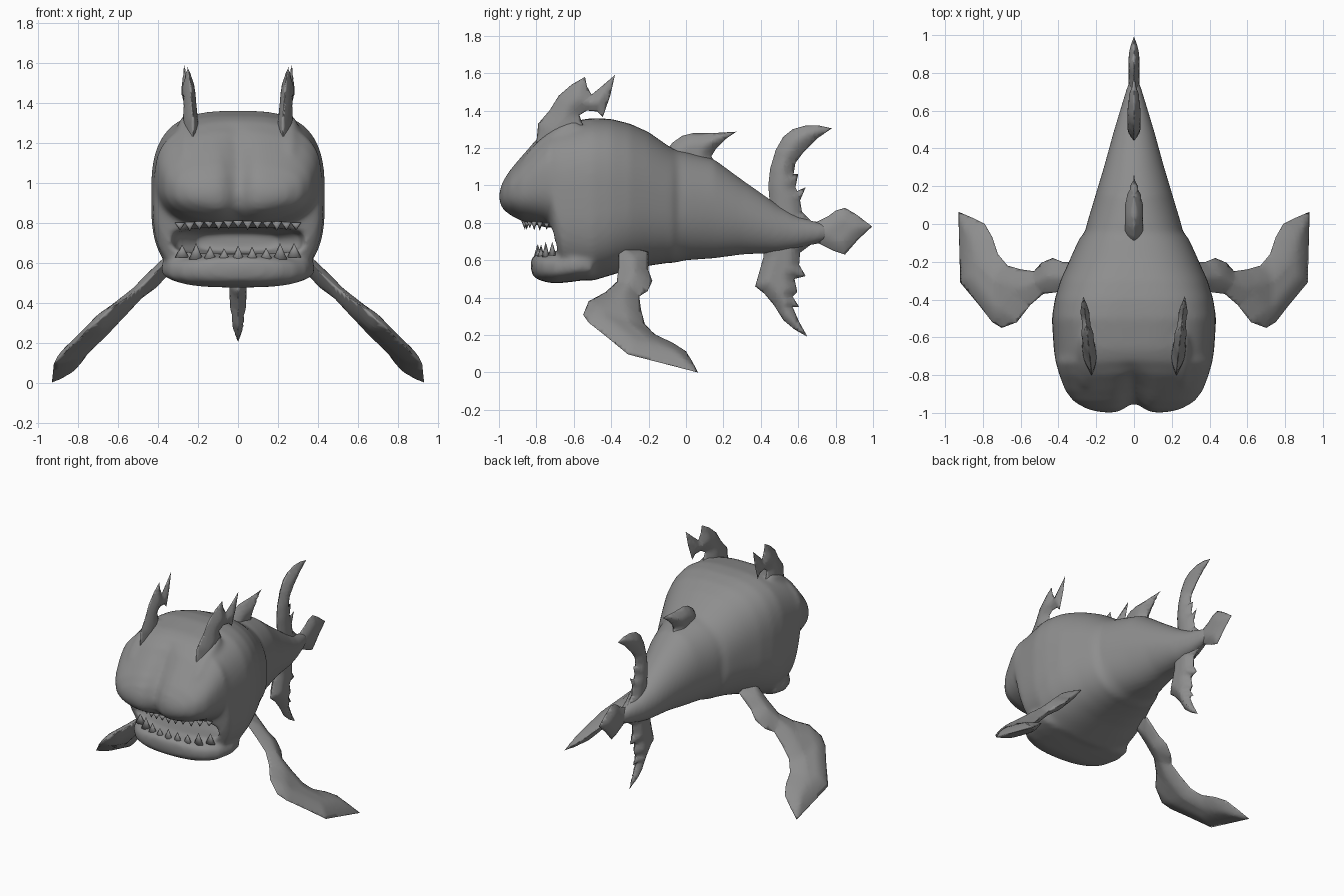
import bpy, bmesh, math
from mathutils import Vector

if "Cube" in bpy.data.objects:
    bpy.data.objects.remove(bpy.data.objects["Cube"])

grey = bpy.data.materials.new("dark_grey")
grey.diffuse_color = (.27, .27, .27, 1)
grey.use_nodes = True
grey.node_tree.nodes["Principled BSDF"].inputs["Base Color"].default_value = grey.diffuse_color


def new_object(name, bm):
    bmesh.ops.recalc_face_normals(bm, faces=bm.faces[:])
    me = bpy.data.meshes.new(name)
    bm.to_mesh(me)
    bm.free()
    me.materials.append(grey)
    for p in me.polygons:
        p.use_smooth = True
    ob = bpy.data.objects.new(name, me)
    bpy.context.collection.objects.link(ob)
    return ob


def spow(v, e):
    return math.copysign(abs(v) ** e, v)


def loft(bm, sections, seg=64):
    """Superellipse rings along y; each section is (y, half width, top, bottom, exponent)."""
    rings = []
    for y, w, top, bot, n in sections:
        zc, h = (top + bot) / 2, (top - bot) / 2
        ring = []
        for i in range(seg):
            a = math.tau * i / seg
            ring.append(bm.verts.new((w * spow(math.cos(a), 2 / n), y, zc + h * spow(math.sin(a), 2 / n))))
        rings.append(ring)
    for r, s in zip(rings, rings[1:]):
        for i in range(seg):
            j = (i + 1) % seg
            bm.faces.new((r[i], r[j], s[j], s[i]))
    bm.faces.new(rings[0])
    bm.faces.new(rings[-1])


def edge_distance(p, pts):
    best = 9.0
    for a, b in zip(pts, pts[1:] + pts[:1]):
        ab = b - a
        k = max(0, min(1, (p - a).dot(ab) / ab.length_squared))
        best = min(best, (p - a - ab * k).length)
    return best


def fin(name, outline, thick, place, falloff=0.06, mirror=False):
    """Blade with sharp rim: outline cut into a grid, then inflated by distance from the rim."""
    pts = [Vector((u, v, 0)) for u, v in outline]
    flat = bmesh.new()
    face = flat.faces.new([flat.verts.new(p) for p in pts])
    face.normal_update()
    bmesh.ops.triangulate(flat, faces=[face], ngon_method='EAR_CLIP')
    for axis in (0, 1):
        no = Vector((1 - axis, axis, 0))
        for i in range(-60, 90):
            c = i * 0.02 + 0.003
            if min(p[axis] for p in pts) < c < max(p[axis] for p in pts):
                geom = flat.verts[:] + flat.edges[:] + flat.faces[:]
                bmesh.ops.bisect_plane(flat, geom=geom, plane_co=no * c, plane_no=no, dist=1e-5)
    bm = bmesh.new()
    up, down = {}, {}
    for v in flat.verts:
        d = edge_distance(v.co, pts)
        k = min(d, falloff) / falloff
        t = thick * k * (1.6 - .6 * k)
        up[v] = down[v] = bm.verts.new(place(v.co.x, v.co.y, t if d > 1e-4 else 0))
        if d > 1e-4:
            down[v] = bm.verts.new(place(v.co.x, v.co.y, -t))
    for f in flat.faces:
        bm.faces.new([up[v] for v in f.verts])
        if any(up[v] is not down[v] for v in f.verts):
            bm.faces.new([down[v] for v in reversed(f.verts)])
    flat.free()
    ob = new_object(name, bm)
    if mirror:
        ob.modifiers.new("mirror", 'MIRROR')
    return ob


# Body and upper head, with a central groove in the snout
bm = bmesh.new()
loft(bm, [
    (-1.005, .02, .95, .93, 2), (-1.004, .06, .96, .92, 2), (-1.002, .11, .97, .91, 2),
    (-.997, .18, .985, .895, 2.2), (-.98, .25, 1.03, .865, 2.3),
    (-.94, .32, 1.09, .835, 2.4), (-.88, .365, 1.16, .805, 2.5), (-.80, .395, 1.25, .785, 2.6),
    (-.73, .415, 1.305, .77, 2.7), (-.70, .42, 1.32, .60, 2.8), (-.66, .425, 1.335, .50, 2.9),
    (-.5, .435, 1.36, .49, 3), (-.4, .42, 1.355, .52, 2.9), (-.3, .39, 1.33, .55, 2.7),
    (-.2, .345, 1.285, .57, 2.5), (-.1, .30, 1.215, .585, 2.4), (-.07, .285, 1.195, .585, 2.4),
    (-.045, .26, 1.185, .59, 2.35),
    (0, .25, 1.18, .60, 2.2), (.15, .205, 1.14, .61, 2.1), (.3, .16, 1.03, .63, 2),
    (.5, .105, .89, .64, 2), (.6, .075, .835, .66, 2), (.7, .045, .805, .69, 2), (.76, .025, .79, .71, 2)])
for v in bm.verts:
    if v.co.y < -.72:
        v.co.y += .055 * math.exp(-(v.co.x / .06) ** 2) * min(1, (-.72 - v.co.y) / .2)

# Lower jaw
loft(bm, [
    (-.83, .04, .60, .55, 2), (-.82, .14, .62, .52, 2.4), (-.80, .22, .63, .50, 2.6),
    (-.76, .29, .635, .485, 2.8), (-.70, .345, .645, .475, 2.8), (-.6, .385, .66, .485, 2.8),
    (-.5, .37, .64, .50, 2.8)])

# Brow swellings under the head fins
for s in (-1, 1):
    ret = bmesh.ops.create_uvsphere(bm, u_segments=20, v_segments=12, radius=1)
    for v in ret['verts']:
        x, y, z = v.co
        v.co = (s * .255 + x * .055, -.73 + y * .16 + z * .03, 1.205 + z * .10 + y * .10)
body = new_object("body", bm)

# Mouth cavity cutter
bm = bmesh.new()
loft(bm, [(-1.0, .36, .775, .645, 4), (-.72, .335, .775, .645, 4),
          (-.6, .31, .77, .645, 3.5), (-.47, .2, .75, .655, 3)], 40)
cutter = new_object("mouth_cutter", bm)
cutter.hide_render = True
cutter.hide_viewport = True


def voxel(ob):
    m = ob.modifiers.new("remesh", 'REMESH')
    m.mode = 'VOXEL'
    m.voxel_size = .013
    m.use_smooth_shade = True


voxel(body)
cut = body.modifiers.new("mouth", 'BOOLEAN')
cut.operation = 'DIFFERENCE'
cut.solver = 'EXACT'
cut.object = cutter
voxel(body)
sm = body.modifiers.new("smooth", 'SMOOTH')
sm.factor = .5
sm.iterations = 10


# Teeth in two curved rows
def teeth(name, count, half, y0, curve, z0, lift, height, radius):
    bm = bmesh.new()
    for i in range(count):
        k = 2 * i / (count - 1) - 1
        h = height * (.8 + .2 * ((i * 2) % 3) / 2)
        ret = bmesh.ops.create_cone(bm, cap_ends=True, segments=8, radius1=radius, radius2=.001, depth=abs(h))
        for v in ret['verts']:
            z = v.co.z + abs(h) / 2
            v.co = (k * half + v.co.x, y0 + curve * k * k + v.co.y * .6,
                    z0 + lift * k * k + math.copysign(z, height))
    return new_object(name, bm)


teeth("lower_teeth", 9, .28, -.795, .08, .605, .02, .08, .036)
teeth("upper_teeth", 13, .29, -.865, .12, .81, -.01, -.045, .026)


# Fins on the centre line
def centre(u, v, t):
    return (t, u, v)


fin("dorsal_fin", [(-.12, 1.17), (-.07, 1.23), (-.02, 1.265), (.04, 1.28), (.15, 1.28), (.27, 1.287),
                   (.215, 1.25), (.16, 1.195), (.135, 1.155), (.16, 1.12), (.22, 1.07), (.1, 1.0), (-.08, 1.05)],
    .048, centre)
fin("upper_tail_fin", [(.45, .88), (.44, 1.0), (.45, 1.09), (.48, 1.19), (.52, 1.26), (.57, 1.30), (.64, 1.32),
                       (.71, 1.32), (.78, 1.305), (.70, 1.25), (.63, 1.18), (.585, 1.12), (.575, 1.06), (.60, 1.06),
                       (.585, .99), (.595, .97), (.64, .99), (.61, .92), (.62, .86), (.68, .80), (.58, .74), (.46, .78)],
    .035, centre)
fin("lower_tail_fin", [(.41, .70), (.415, .62), (.39, .53), (.37, .46), (.42, .42), (.47, .36), (.52, .28),
                       (.58, .23), (.65, .19), (.605, .27), (.57, .35), (.605, .35), (.57, .405), (.595, .43),
                       (.58, .50), (.64, .515), (.605, .575), (.61, .64), (.69, .70), (.55, .76)],
    .042, centre)
fin("tail_tip_fin", [(.6, .82), (.70, .805), (.76, .835), (.80, .865), (.85, .88), (.91, .845), (.995, .78),
                     (.92, .71), (.85, .63), (.79, .65), (.71, .69), (.6, .67)], .028, centre)

# Head fins above the brows
fin("head_fin", [(-.86, 1.10), (-.80, 1.23), (-.79, 1.33), (-.73, 1.40), (-.68, 1.48), (-.61, 1.54), (-.54, 1.58),
                 (-.53, 1.53), (-.505, 1.485), (-.45, 1.53), (-.38, 1.59), (-.405, 1.48), (-.445, 1.365),
                 (-.475, 1.395), (-.53, 1.40), (-.57, 1.375), (-.55, 1.32), (-.52, 1.25), (-.66, 1.12)],
    .035, lambda u, v, t: (.225 + .11 * (u + .78) + .12 * max(0, 1.25 - v) + t, u, v), .09, True)


# Flippers sloping out and down from the belly
def slope(u, v, t):
    s = .948 - .24 * (v + .3) + .3 * max(0, u - .7)
    return (u + .7 * t, v, s - u + .7 * t)


fin("flipper", [(.28, -.20), (.38, -.20), (.43, -.18), (.49, -.205), (.53, -.25), (.60, -.24), (.67, -.22),
                (.72, -.16), (.75, -.07), (.79, .0), (.86, .035), (.93, .065), (.925, -.12), (.92, -.31),
                (.82, -.43), (.75, -.52), (.70, -.55), (.62, -.52), (.55, -.43), (.48, -.37), (.40, -.36), (.28, -.36)],
    .042, slope, .09, True)
